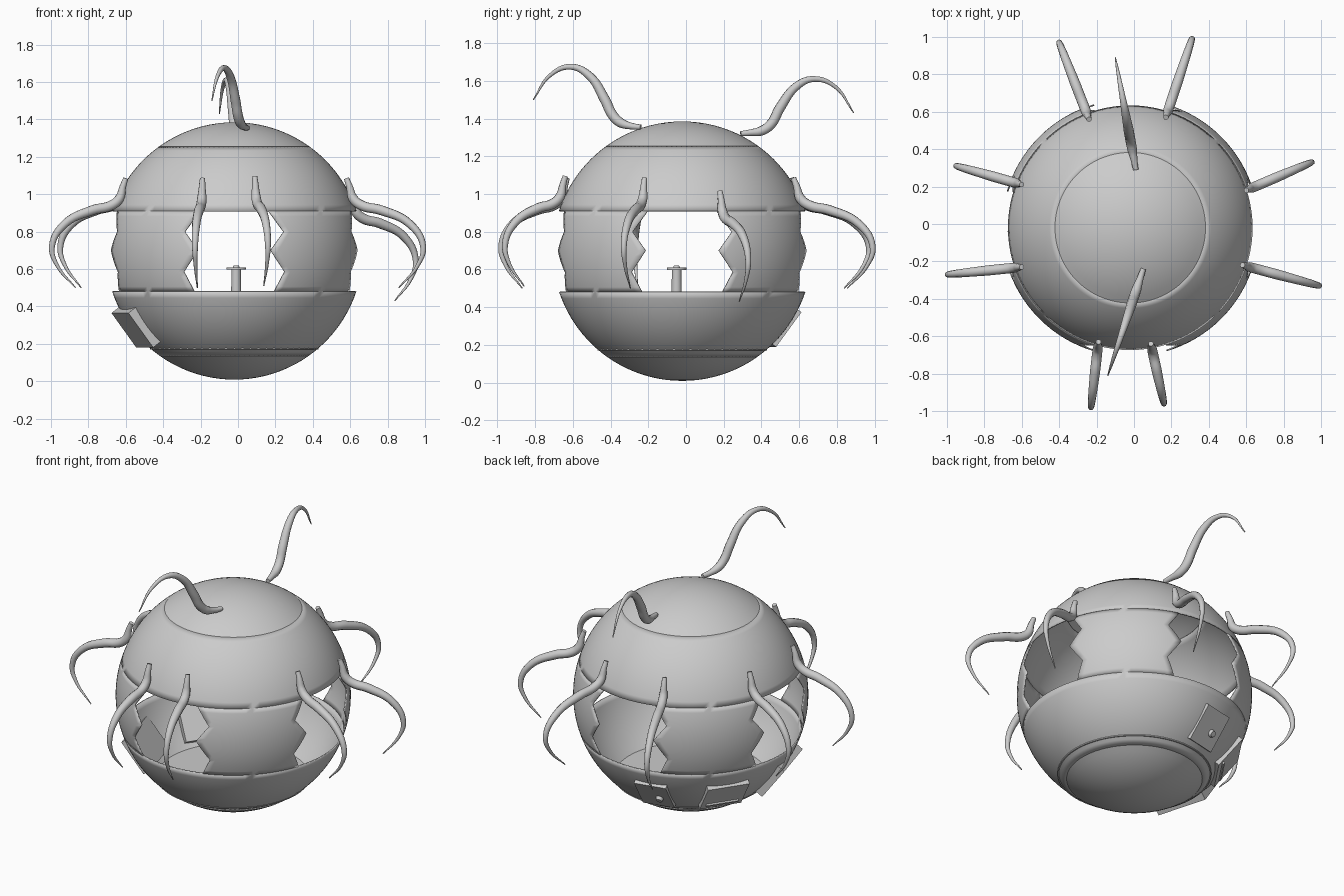
import bpy, bmesh, math
from mathutils import Vector, Matrix

if "Cube" in bpy.data.objects:
    bpy.data.objects.remove(bpy.data.objects["Cube"])

CX, CY, CZ, R = -0.02, -0.02, 0.697, 0.688
Z_LOW, Z_HIGH = 0.48, 0.91      # window sill and head
CAP_LOW, CAP_HIGH = 0.135, 1.255


def ring_radius(z):
    return math.sqrt(max(R * R - (z - CZ) ** 2, 0))


def add_mesh(name, bm, smooth=True):
    bmesh.ops.remove_doubles(bm, verts=bm.verts, dist=1e-5)
    bmesh.ops.recalc_face_normals(bm, faces=bm.faces)
    me = bpy.data.meshes.new(name)
    bm.to_mesh(me)
    bm.free()
    ob = bpy.data.objects.new(name, me)
    bpy.context.collection.objects.link(ob)
    if smooth:
        bpy.ops.object.select_all(action='DESELECT')
        ob.select_set(True)
        bpy.context.view_layer.objects.active = ob
        bpy.ops.object.shade_smooth_by_angle(angle=math.radians(35))
    return ob


def patch(bm, zs, start, end, n):
    """Sphere patch between heights; start/end give the side angles at each height."""
    rows = []
    for z in zs:
        a0, a1, r = start(z), end(z), ring_radius(z)
        rows.append([bm.verts.new((CX + r * math.cos(a0 + (a1 - a0) * i / n),
                                   CY + r * math.sin(a0 + (a1 - a0) * i / n), z))
                     for i in range(n + 1)])
    for lo, hi in zip(rows, rows[1:]):
        for i in range(n):
            if (lo[i].co - lo[i + 1].co).length < 1e-6:
                bm.faces.new((lo[i], hi[i + 1], hi[i]))
            elif (hi[i].co - hi[i + 1].co).length < 1e-6:
                bm.faces.new((lo[i], lo[i + 1], hi[i]))
            else:
                bm.faces.new((lo[i], lo[i + 1], hi[i + 1], hi[i]))


def heights(z0, z1, n):
    """Evenly spaced latitudes between two heights."""
    a = math.asin(max(-1, (z0 - CZ) / R))
    b = math.asin(min(1, (z1 - CZ) / R))
    return [CZ + R * math.sin(a + (b - a) * i / n) for i in range(n + 1)]


def full_band(bm, z0, z1, n):
    patch(bm, heights(z0, z1, n), lambda z: 0, lambda z: 2 * math.pi, 96)


# zigzag half width of the four windows
ZIG = [(0.48, 0.215), (0.585, 0.27), (0.7, 0.195), (0.8, 0.265), (0.91, 0.185)]


def window_angle(z):
    for (z0, w0), (z1, w1) in zip(ZIG, ZIG[1:]):
        if z <= z1 + 1e-6:
            w = w0 + (w1 - w0) * (z - z0) / (z1 - z0)
            return math.asin(w / ring_radius(z))


# hull: two bands joined by four jagged pillars
bm = bmesh.new()
full_band(bm, CAP_LOW, Z_LOW, 12)
full_band(bm, Z_HIGH, CAP_HIGH, 12)
zs = [z0 + (z1 - z0) * k / 4 for (z0, _), (z1, _) in zip(ZIG, ZIG[1:]) for k in range(4)] + [Z_HIGH]
for q in range(4):
    a = q * math.pi / 2
    patch(bm, zs, lambda z: a + window_angle(z), lambda z: a + math.pi / 2 - window_angle(z), 16)
hull = add_mesh("hull_shell", bm)
mod = hull.modifiers.new("thickness", 'SOLIDIFY')
mod.thickness, mod.offset = 0.008, -1

# top and bottom caps
for name, z0, z1 in (("top_cap", CAP_HIGH, CZ + R), ("bottom_cap", CZ - R, CAP_LOW)):
    bm = bmesh.new()
    full_band(bm, z0, z1, 10)
    add_mesh(name, bm)


def cylinder(name, r1, r2, depth, matrix, sides=24):
    bm = bmesh.new()
    bmesh.ops.create_cone(bm, cap_ends=True, segments=sides, radius1=r1, radius2=r2,
                          depth=depth, matrix=matrix)
    return add_mesh(name, bm)


# cabin floor and control column
cylinder("floor", 0.45, 0.45, 0.01, Matrix.Translation((CX, CY, 0.175)), 64)
for name, r1, r2, z0, z1 in (("control_post", 0.03, 0.025, 0.17, 0.6),
                             ("control_wheel", 0.052, 0.052, 0.597, 0.609),
                             ("control_knob", 0.018, 0.014, 0.609, 0.62)):
    cylinder(name, r1, r2, z1 - z0, Matrix.Translation((-0.01, -0.05, (z0 + z1) / 2)))


def box(name, size, matrix):
    bm = bmesh.new()
    bmesh.ops.create_cube(bm, size=1, matrix=matrix @ Matrix.Diagonal((*size, 1)))
    return add_mesh(name, bm, False)


def hull_frame(angle, z):
    """Frame on the hull: X sideways, Y up the slope, Z outward."""
    rad = ring_radius(z)
    n = Vector((-math.sin(angle) * rad, math.cos(angle) * rad, z - CZ)).normalized()
    side = Vector((0, 0, 1)).cross(n).normalized()
    up = n.cross(side)
    m = Matrix((side, up, n)).transposed().to_4x4()
    m.translation = Vector((CX, CY, CZ)) + n * R
    return m


# hatches low on the hull, angle counted from the back
knob_panel = hull_frame(math.radians(12.5), 0.285)
slot_panel = hull_frame(math.radians(56), 0.28)
side_panel = hull_frame(math.radians(106), 0.285)
box("knob_hatch", (0.2, 0.23, 0.05), knob_panel @ Matrix.Translation((0, 0, -0.018)))
cylinder("hatch_knob", 0.024, 0.018, 0.02, knob_panel @ Matrix.Translation((0.03, -0.02, 0.016)))
box("slot_hatch", (0.26, 0.23, 0.07), slot_panel @ Matrix.Translation((0, 0, -0.028)))
box("slot_rail", (0.2, 0.015, 0.012), slot_panel @ Matrix.Translation((0, -0.07, 0.011)))
box("side_hatch", (0.33, 0.23, 0.06), side_panel @ Matrix.Translation((0, 0, -0.01)))


def tentacle(name, pts, radii):
    cu = bpy.data.curves.new(name, 'CURVE')
    cu.dimensions = '3D'
    cu.bevel_depth, cu.bevel_resolution = 1.0, 3
    cu.resolution_u, cu.use_fill_caps = 6, True
    sp = cu.splines.new('BEZIER')
    sp.bezier_points.add(len(pts) - 1)
    for bp, co, r in zip(sp.bezier_points, pts, radii):
        bp.co, bp.radius = co, r
        bp.handle_left_type = bp.handle_right_type = 'AUTO'
    sp.use_smooth = True
    bpy.context.collection.objects.link(bpy.data.objects.new(name, cu))


# side tentacles: share of reach and height, then base and outermost point in plan
PROFILE = [(0, 1.085), (0.04, 1.04), (0.09, 0.975), (0.2, 0.94), (0.45, 0.915),
           (0.83, 0.84), (1.0, 0.72), (0.93, 0.62), (0.68, 0.5)]
RADII = [0.014, 0.018, 0.026, 0.027, 0.027, 0.022, 0.016, 0.010, 0.003]
SIDES = [(-0.24, 0.56, -0.40, 0.97, 0), (0.17, 0.57, 0.31, 0.99, 0.0),
         (0.60, 0.18, 0.95, 0.33, -0.07), (0.58, -0.22, 0.99, -0.33, 0.0),
         (0.09, -0.64, 0.16, -0.96, 0.01), (-0.19, -0.63, -0.23, -0.98, 0),
         (-0.60, -0.23, -0.995, -0.27, 0), (-0.60, 0.21, -0.95, 0.31, 0)]
for i, (bx, by, tx, ty, dz) in enumerate(SIDES):
    tentacle(f"side_tentacle_{i + 1}",
             [(bx + (tx - bx) * t, by + (ty - by) * t, z + dz) for t, z in PROFILE], RADII)

# two upward tentacles at the top: heights along y, with a straight drift in x
TOPS = {
    "front_top_tentacle": (0.05, -0.14, [(-0.24, 1.355), (-0.29, 1.36), (-0.35, 1.38), (-0.39, 1.42),
                           (-0.43, 1.5), (-0.51, 1.625), (-0.61, 1.675), (-0.72, 1.63), (-0.81, 1.5)]),
    "back_top_tentacle": (0.01, -0.10, [(0.29, 1.32), (0.34, 1.325), (0.4, 1.335), (0.45, 1.37),
                          (0.5, 1.46), (0.59, 1.575), (0.68, 1.61), (0.79, 1.57), (0.89, 1.43)]),
}
for name, (x0, x1, yz) in TOPS.items():
    y0, y1 = yz[0][0], yz[-1][0]
    tentacle(name, [(x0 + (x1 - x0) * (y - y0) / (y1 - y0), y, z) for y, z in yz], RADII)
